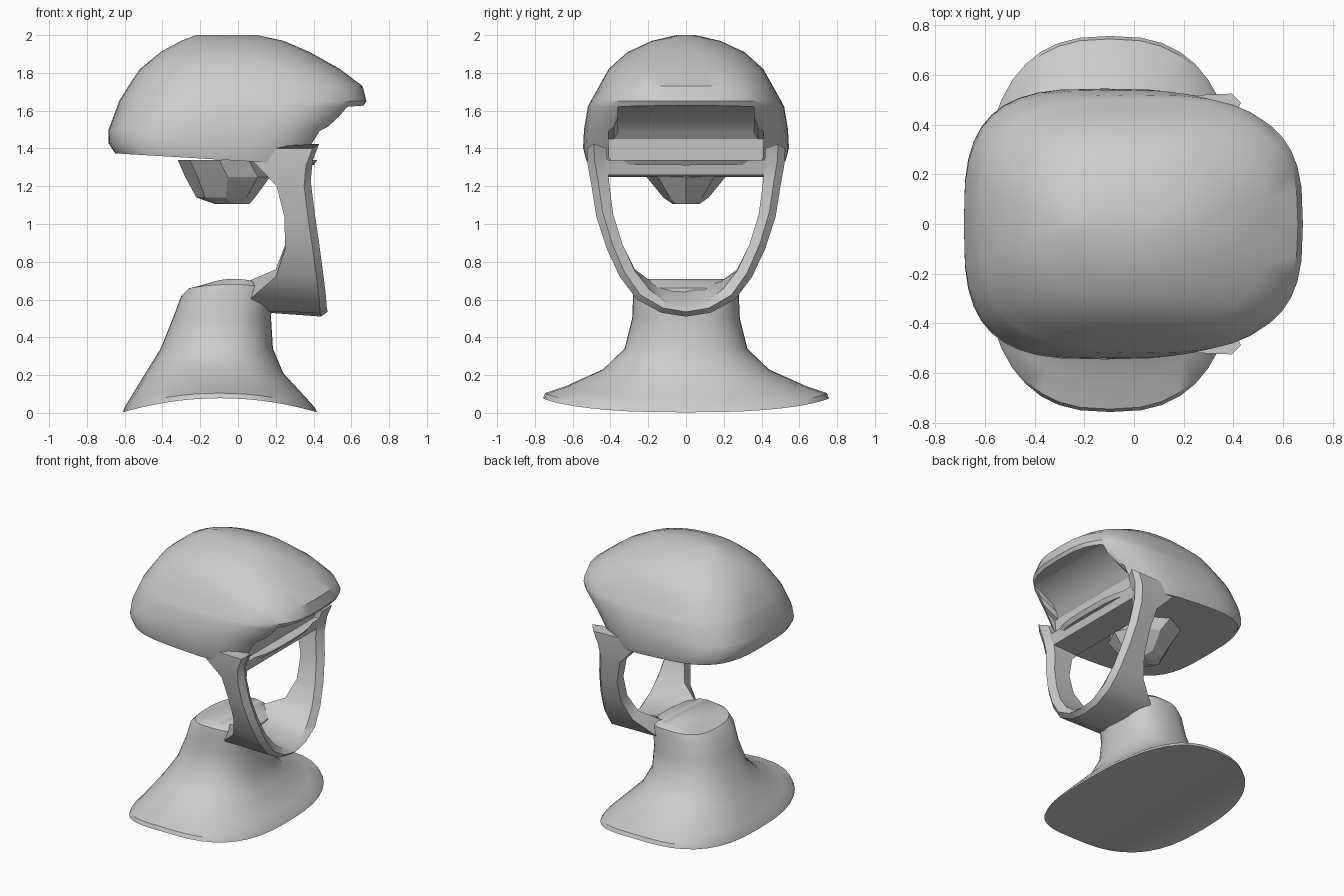
import bpy, bmesh, math

if "Cube" in bpy.data.objects:
    bpy.data.objects.remove(bpy.data.objects["Cube"], do_unlink=True)

grey = bpy.data.materials.new("plain_grey")
grey.use_nodes = True
COLOUR = (0.6, 0.6, 0.6, 1)
grey.diffuse_color = COLOUR
grey.node_tree.nodes["Principled BSDF"].inputs["Base Color"].default_value = COLOUR


def finish(name, bm, angle=35):
    bmesh.ops.recalc_face_normals(bm, faces=bm.faces)
    mesh = bpy.data.meshes.new(name)
    bm.to_mesh(mesh)
    bm.free()
    mesh.materials.append(grey)
    obj = bpy.data.objects.new(name, mesh)
    bpy.context.collection.objects.link(obj)
    smooth(obj, angle)
    return obj


def smooth(obj, angle):
    bpy.ops.object.select_all(action="DESELECT")
    obj.select_set(True)
    bpy.context.view_layer.objects.active = obj
    bpy.ops.object.shade_smooth_by_angle(angle=math.radians(angle))


def oval(x0, x1, half, power, height, n=40):
    """Rounded-rectangle ring; height is a function of x and u (-1 to 1)."""
    ring = []
    for i in range(n):
        a = 2 * math.pi * i / n
        c, s = math.cos(a), math.sin(a)
        u = math.copysign(abs(c) ** (2 / power), c)
        v = math.copysign(abs(s) ** (2 / power), s)
        x = (x0 + x1) / 2 + u * (x1 - x0) / 2
        ring.append((x, v * half, height(x, u)))
    return ring


def loft(name, rings, angle=35):
    """Skin a stack of rings and close both ends with cross strips."""
    bm = bmesh.new()
    rows = [[bm.verts.new(p) for p in ring] for ring in rings]
    n = len(rows[0])
    for a, b in zip(rows, rows[1:]):
        for i in range(n):
            j = (i + 1) % n
            bm.faces.new((a[i], a[j], b[j], b[i]))
    for r in (rows[0], rows[-1]):
        for i in range(n // 2):
            quad = dict.fromkeys((r[i], r[i + 1], r[n - i - 1], r[(n - i) % n]))
            bm.faces.new(tuple(quad))
    return finish(name, bm, angle)


def prism(name, profile, half, bevel=0.0):
    """Extrude an x-z profile across the width, rounding the lengthwise edges."""
    bm = bmesh.new()
    face = bm.faces.new([bm.verts.new((x, -half, z)) for x, z in profile])
    new = bmesh.ops.extrude_face_region(bm, geom=[face])["geom"]
    for v in new:
        if isinstance(v, bmesh.types.BMVert):
            v.co.y = half
    if bevel:
        ends = [e for e in bm.edges if abs(e.verts[0].co.y - e.verts[1].co.y) < 1e-5
                and min(v.co.z for v in e.verts) > 1.5]
        bmesh.ops.bevel(bm, geom=ends, offset=bevel, segments=3, affect="EDGES")
    return finish(name, bm)


# Helmet dome: z, back x, front x, half width, roundness, tilt along x
dome = [
    (2.0, -0.22, 0.10, 0.05, 2.0, 0),
    (1.97, -0.30, 0.24, 0.18, 2.1, 0),
    (1.91, -0.41, 0.38, 0.31, 2.3, 0),
    (1.82, -0.52, 0.54, 0.41, 2.6, 0),
    (1.73, -0.58, 0.66, 0.46, 2.9, 0),
    (1.65, -0.63, 0.68, 0.505, 3.0, 0),
    (1.62, -0.64, 0.66, 0.52, 3.0, 0),
    (1.50, -0.685, 0.54, 0.54, 3.1, 0),
    (1.40, -0.685, 0.45, 0.545, 3.2, 0.04),
    (1.335, -0.65, 0.40, 0.53, 3.3, 0.06),
]
helmet = loft("helmet_dome", [
    oval(x0, x1, h, p, lambda x, u, z=z, t=t: z - t * x)
    for z, x0, x1, h, p, t in dome])

# Hollow behind the brow
cutter = prism("brow_cutter", [(0.85, 1.64), (0.57, 1.62), (0.42, 1.54),
                               (0.35, 1.45), (0.34, 1.34), (0.85, 1.34)], 0.41, 0.05)
cutter.hide_render = True
mod = helmet.modifiers.new("brow_hollow", "BOOLEAN")
mod.operation = "DIFFERENCE"
mod.solver = "EXACT"
mod.object = cutter
bpy.context.view_layer.objects.active = helmet
bpy.ops.object.modifier_apply(modifier=mod.name)
bpy.data.objects.remove(cutter, do_unlink=True)
smooth(helmet, 35)

# Crossbar below the hollow
prism("brow_crossbar", [(0.16, 1.25), (0.36, 1.26), (0.38, 1.34), (0.12, 1.34)], 0.43)

# Face frame, one side from top to chin:
# outer y, outer z, inner y, inner front z, inner back z, front x, back x
half_frame = [
    (0.525, 1.40, 0.42, 1.40, 1.40, 0.43, 0.02),
    (0.52, 1.31, 0.415, 1.31, 1.31, 0.395, 0.10),
    (0.50, 1.20, 0.405, 1.20, 1.20, 0.385, 0.205),
    (0.475, 1.04, 0.385, 1.05, 1.05, 0.405, 0.245),
    (0.42, 0.87, 0.335, 0.89, 0.89, 0.43, 0.25),
    (0.35, 0.72, 0.27, 0.75, 0.76, 0.45, 0.20),
    (0.26, 0.60, 0.19, 0.65, 0.70, 0.465, 0.06),
    (0.13, 0.53, 0.10, 0.585, 0.69, 0.47, 0.02),
]
chin = (0, 0.51, 0, 0.56, 0.69, 0.475, 0.02)
mirrored = [(-a, b, -c, d, e, f, g) for a, b, c, d, e, f, g in reversed(half_frame)]
bm = bmesh.new()
rows = []
for oy, oz, iy, izf, izb, xf, xb in half_frame + [chin] + mirrored:
    rim_x = xf - 0.035
    rows.append([bm.verts.new(p) for p in (
        (rim_x, oy, oz), (xf, oy * 0.93, oz + 0.025), (xf - 0.03, iy, izf),
        (xb, iy, izb), (xb, oy * 0.97, max(oz, 0.54)))])
for a, b in zip(rows, rows[1:]):
    for i in range(5):
        j = (i + 1) % 5
        bm.faces.new((a[i], a[j], b[j], b[i]))
bm.faces.new(rows[0])
bm.faces.new(rows[-1])
finish("face_frame", bm)

# Neck and shoulders: z, arch, back x, front x, half width, roundness
body = [
    (0.003, 0.075, -0.61, 0.42, 0.757, 2.6),
    (0.03, 0.075, -0.60, 0.405, 0.745, 2.6),
    (0.08, 0.06, -0.57, 0.36, 0.64, 2.5),
    (0.21, 0.02, -0.49, 0.24, 0.44, 2.3),
    (0.34, 0.0, -0.41, 0.185, 0.325, 2.3),
    (0.50, 0.0, -0.345, 0.175, 0.285, 2.4),
    (0.62, 0.0, -0.30, 0.18, 0.28, 2.6),
    (0.66, 0.02, -0.26, 0.18, 0.27, 2.6),
    (0.67, 0.04, -0.20, 0.16, 0.23, 2.6),
]
loft("neck_and_shoulders", [
    oval(x0, x1, h, p, lambda x, u, z=z, k=k: z + k * (1 - u * u))
    for z, k, x0, x1, h, p in body])

# Faceted pad hanging below the dome
pad = [(1.34, -0.32, 0.12, 0.26), (1.25, -0.28, 0.17, 0.21),
       (1.14, -0.22, 0.09, 0.12), (1.105, -0.12, 0.06, 0.07)]
loft("inner_pad", [oval(x0, x1, h, 2, lambda x, u, z=z: z, 8)
                   for z, x0, x1, h in pad], 10)
